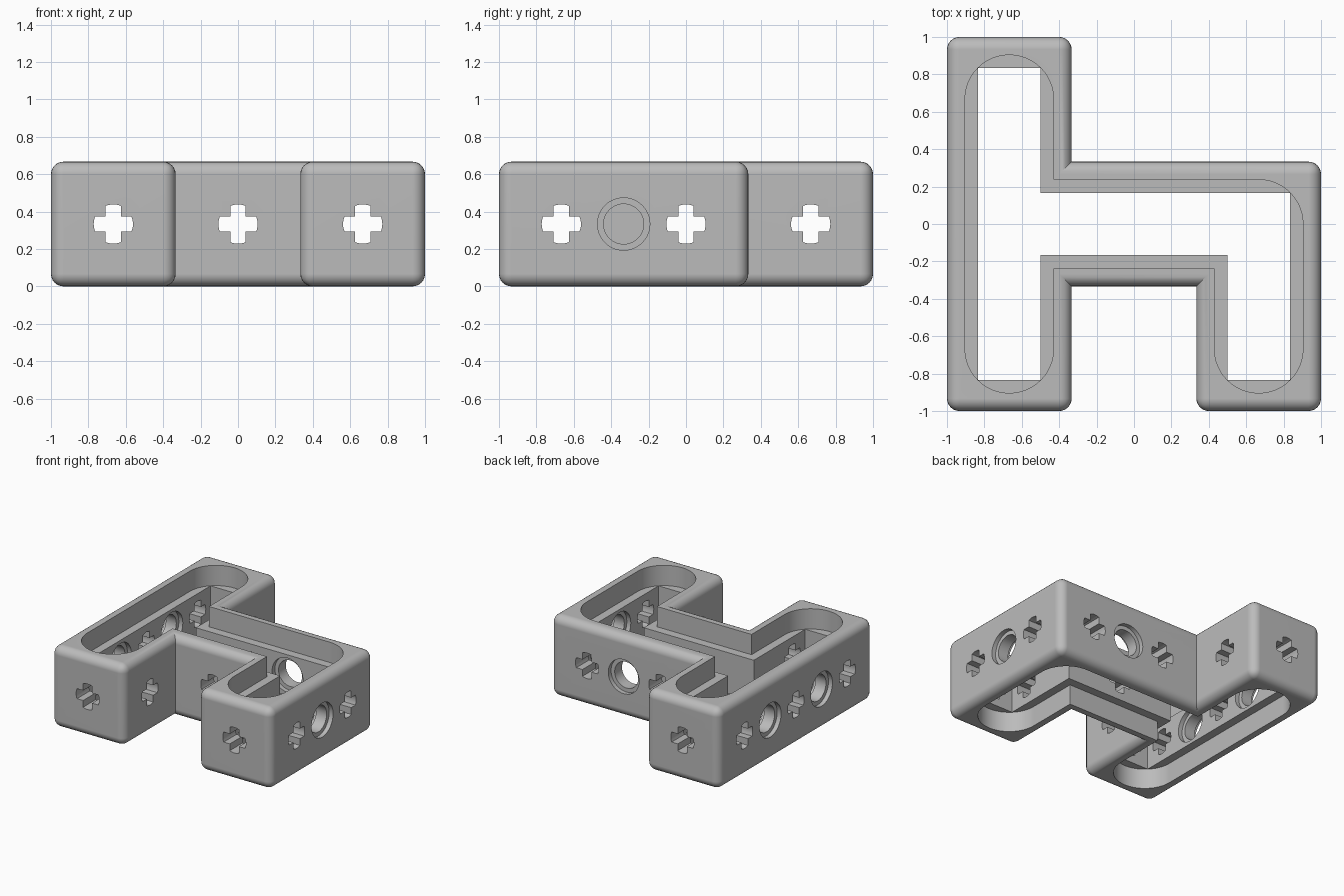
import bpy, bmesh, math
from mathutils import Matrix, Vector

cube = bpy.data.objects.get("Cube")
if cube:
    bpy.data.objects.remove(cube, do_unlink=True)

C = 2 / 3            # spacing of the square cells
H = C / 2            # half width of the frame, and its middle height
WALL = C / 4         # wall thickness, also the depth of the pockets
TO_X = Matrix.Rotation(math.pi / 2, 4, 'Y')
TO_Y = Matrix.Rotation(math.pi / 2, 4, 'X')


def arc(cx, cy, r, start, end, steps):
    return [(cx + r * math.cos(start + (end - start) * i / steps),
             cy + r * math.sin(start + (end - start) * i / steps))
            for i in range(steps + 1)]


def outline(h, rounded=False):
    """Frame outline at half width h; outer corners may be rounded fully."""
    # cell centre in units of C, then the corner direction
    corners = [(-1, -1, -1, -1), (-1, -1, 1, -1), (-1, 0, 1, -1), (1, 0, -1, -1),
               (1, -1, -1, -1), (1, -1, 1, -1), (1, 0, 1, 1), (-1, 0, 1, 1),
               (-1, 1, 1, 1), (-1, 1, -1, 1)]
    inner = {2, 3, 7}
    pts = []
    for i, (cx, cy, sx, sy) in enumerate(corners):
        if rounded and i not in inner:
            a = math.atan2(sy, sx)
            new = arc(cx * C, cy * C, h, a - math.pi / 4, a + math.pi / 4, 12)
        else:
            new = [(cx * C + sx * h, cy * C + sy * h)]
        for p in new:
            if not pts or (Vector(p) - Vector(pts[-1])).length > 1e-4:
                pts.append(p)
    return pts


def loft(name, rings, matrix=Matrix()):
    """Closed solid through rings given as (points, height)."""
    bm = bmesh.new()
    loops = [[bm.verts.new((x, y, z)) for x, y in pts] for pts, z in rings]
    n = len(loops[0])
    for a, b in zip(loops, loops[1:]):
        for i in range(n):
            j = (i + 1) % n
            bm.faces.new((a[i], a[j], b[j], b[i]))
    bm.faces.new(loops[0][::-1])
    bm.faces.new(loops[-1])
    bm.transform(matrix)
    bmesh.ops.recalc_face_normals(bm, faces=bm.faces)
    mesh = bpy.data.meshes.new(name)
    bm.to_mesh(mesh)
    bm.free()
    obj = bpy.data.objects.new(name, mesh)
    bpy.context.collection.objects.link(obj)
    return obj


def cut(cutter):
    mod = frame.modifiers.new("cut", 'BOOLEAN')
    mod.operation = 'DIFFERENCE'
    mod.solver = 'EXACT'
    mod.object = cutter
    bpy.ops.object.modifier_apply(modifier=mod.name)
    bpy.data.objects.remove(cutter, do_unlink=True)


# Frame body with rounded outer edges and crisp inside corners
frame = loft("beam_frame", [(outline(H), 0), (outline(H), C)])
bm = bmesh.new()
bm.from_mesh(frame.data)
bm.normal_update()
bmesh.ops.bevel(bm, geom=[e for e in bm.edges if e.is_convex], offset=0.067,
                segments=6, profile=0.5, affect='EDGES', clamp_overlap=True)
bm.to_mesh(frame.data)
bm.free()
bpy.ops.object.select_all(action='DESELECT')
bpy.context.view_layer.objects.active = frame
frame.select_set(True)

# Through channel, then wider round-ended pockets above and below
cut(loft("channel_cutter", [(outline(WALL), -0.2), (outline(WALL), 1)]))
pocket = outline(0.237, True)
cut(loft("lower_pocket_cutter", [(pocket, -0.2), (pocket, WALL)]))
cut(loft("upper_pocket_cutter", [(pocket, C - WALL), (pocket, 1)]))

# Cross-shaped axle holes along both directions
cross = []
arm, radius = 0.041, 0.105
tilt = math.asin(arm / radius)
for k in range(4):
    a = k * math.pi / 2
    cross += arc(0, 0, radius, a - tilt, a + tilt, 6)
    cross += arc(0, 0, arm * math.sqrt(2), a + math.pi / 4, a + math.pi / 4, 1)[:1]
for c in (-C, 0, C):
    for turn, spot in ((TO_X, (0, c, H)), (TO_Y, (c, 0, H))):
        cut(loft("axle_cutter", [(cross, -1.1), (cross, 1.1)],
                 Matrix.Translation(spot) @ turn))

# Round pin holes with a shallow counterbore on both faces of the wall
bore = arc(0, 0, 0.107, 0, math.tau, 48)[:-1]
rim = arc(0, 0, 0.14, 0, math.tau, 48)[:-1]
face, step = WALL / 2 + 0.02, WALL / 2 - 0.036
spool = [(rim, -face), (rim, -step), (bore, -step), (bore, step), (rim, step), (rim, face)]
side = 1 - WALL / 2
for turn, spot in ((TO_X, (-side, -H, H)), (TO_X, (-side, H, H)),
                   (TO_X, (side, -H, H)), (TO_Y, (H, H - WALL / 2, H))):
    cut(loft("pin_cutter", spool, Matrix.Translation(spot) @ turn))

# Single grey finish
grey = bpy.data.materials.new("light_grey")
grey.use_nodes = True
colour = (0.5, 0.5, 0.5, 1)
grey.diffuse_color = colour
grey.node_tree.nodes["Principled BSDF"].inputs["Base Color"].default_value = colour
frame.data.materials.clear()
frame.data.materials.append(grey)

bpy.ops.object.shade_smooth_by_angle(angle=math.radians(30))
weighted = frame.modifiers.new("even_shading", 'WEIGHTED_NORMAL')
weighted.keep_sharp = True
